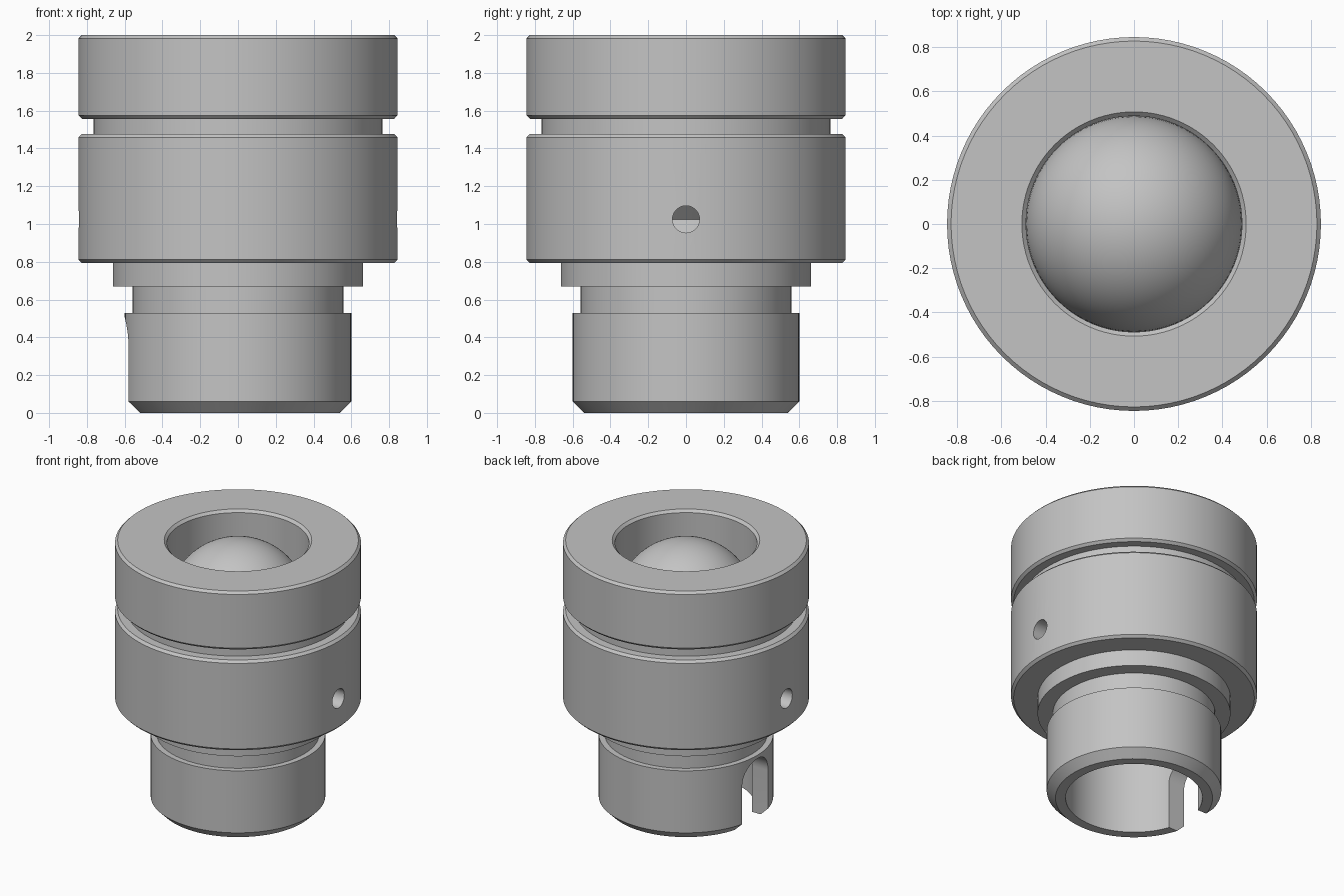
import bpy, bmesh, math
from mathutils import Matrix

if "Cube" in bpy.data.objects:
    bpy.data.objects.remove(bpy.data.objects["Cube"], do_unlink=True)

steel = bpy.data.materials.new("steel_grey")
steel.use_nodes = True
steel.diffuse_color = (0.55, 0.55, 0.55, 1)
steel.node_tree.nodes["Principled BSDF"].inputs["Base Color"].default_value = steel.diffuse_color


def finish(name, bm):
    bmesh.ops.recalc_face_normals(bm, faces=bm.faces)
    mesh = bpy.data.meshes.new(name)
    bm.to_mesh(mesh)
    bm.free()
    mesh.materials.append(steel)
    obj = bpy.data.objects.new(name, mesh)
    bpy.context.collection.objects.link(obj)
    return obj


def lathe(name, profile, steps=96):
    """Revolve a closed (radius, height) outline around z."""
    bm = bmesh.new()
    rings = []
    for i in range(steps):
        a = math.tau * i / steps
        rings.append([bm.verts.new((r * math.cos(a), r * math.sin(a), z)) for r, z in profile])
    n = len(profile)
    for i in range(steps):
        a, b = rings[i], rings[(i + 1) % steps]
        for j in range(n):
            k = (j + 1) % n
            bm.faces.new((a[j], b[j], b[k], a[k]))
    return finish(name, bm)


def cut(obj, cutter):
    cutter.hide_render = True
    mod = obj.modifiers.new("cut", 'BOOLEAN')
    mod.operation = 'DIFFERENCE'
    mod.solver = 'EXACT'
    mod.object = cutter
    bpy.context.view_layer.objects.active = obj
    bpy.ops.object.modifier_apply(modifier=mod.name)
    bpy.data.objects.remove(cutter, do_unlink=True)


def smooth(obj):
    bpy.ops.object.select_all(action='DESELECT')
    obj.select_set(True)
    bpy.context.view_layer.objects.active = obj
    bpy.ops.object.shade_smooth_by_angle(angle=math.radians(25))


# Hollow stem with chamfered foot, neck, flange and hidden locking groove
stem = lathe("stem", [
    (0.47, 0), (0.54, 0), (0.6, 0.06), (0.6, 0.53), (0.558, 0.53), (0.558, 0.67),
    (0.663, 0.67), (0.663, 0.94), (0.58, 1.025), (0.663, 1.11), (0.663, 1.36), (0.47, 1.36)])

# Wide collar around the stem
collar = lathe("collar", [
    (0.655, 0.793), (0.827, 0.793), (0.845, 0.811), (0.845, 1.459),
    (0.827, 1.477), (0.655, 1.477)])

# Cap with a narrow spigot and a chamfered mouth
cap = lathe("cap", [
    (0.488, 1.35), (0.765, 1.35), (0.765, 1.557), (0.827, 1.557), (0.845, 1.575),
    (0.845, 1.982), (0.827, 2), (0.507, 2), (0.488, 1.981)])

# Round-topped slot in the stem wall
bm = bmesh.new()
w, spring = 0.155, 0.35
arch = [(w, -0.1)] + [(w * math.cos(math.pi * i / 24), spring + w * math.sin(math.pi * i / 24))
                      for i in range(25)] + [(-w, -0.1)]
face = bm.faces.new([bm.verts.new((-0.8, y, z)) for y, z in arch])
new = bmesh.ops.extrude_face_region(bm, geom=[face])["geom"]
bmesh.ops.translate(bm, vec=(0.6, 0, 0), verts=[v for v in new if isinstance(v, bmesh.types.BMVert)])
cut(stem, finish("slot_cutter", bm))

# Locking screw holes on both sides of the collar
for side in (-1, 1):
    bm = bmesh.new()
    place = Matrix.Translation((side * 0.75, 0, 1.025)) @ Matrix.Rotation(math.pi / 2, 4, 'Y')
    bmesh.ops.create_cone(bm, cap_ends=True, segments=32, radius1=0.0715, radius2=0.0715,
                          depth=0.3, matrix=place)
    cut(collar, finish("hole_cutter", bm))

# Ball seated in the cap
bm = bmesh.new()
bmesh.ops.create_uvsphere(bm, u_segments=96, v_segments=48, radius=0.488,
                          matrix=Matrix.Translation((0, 0, 1.494)))
ball = finish("ball", bm)

for part in (stem, collar, cap, ball):
    smooth(part)
